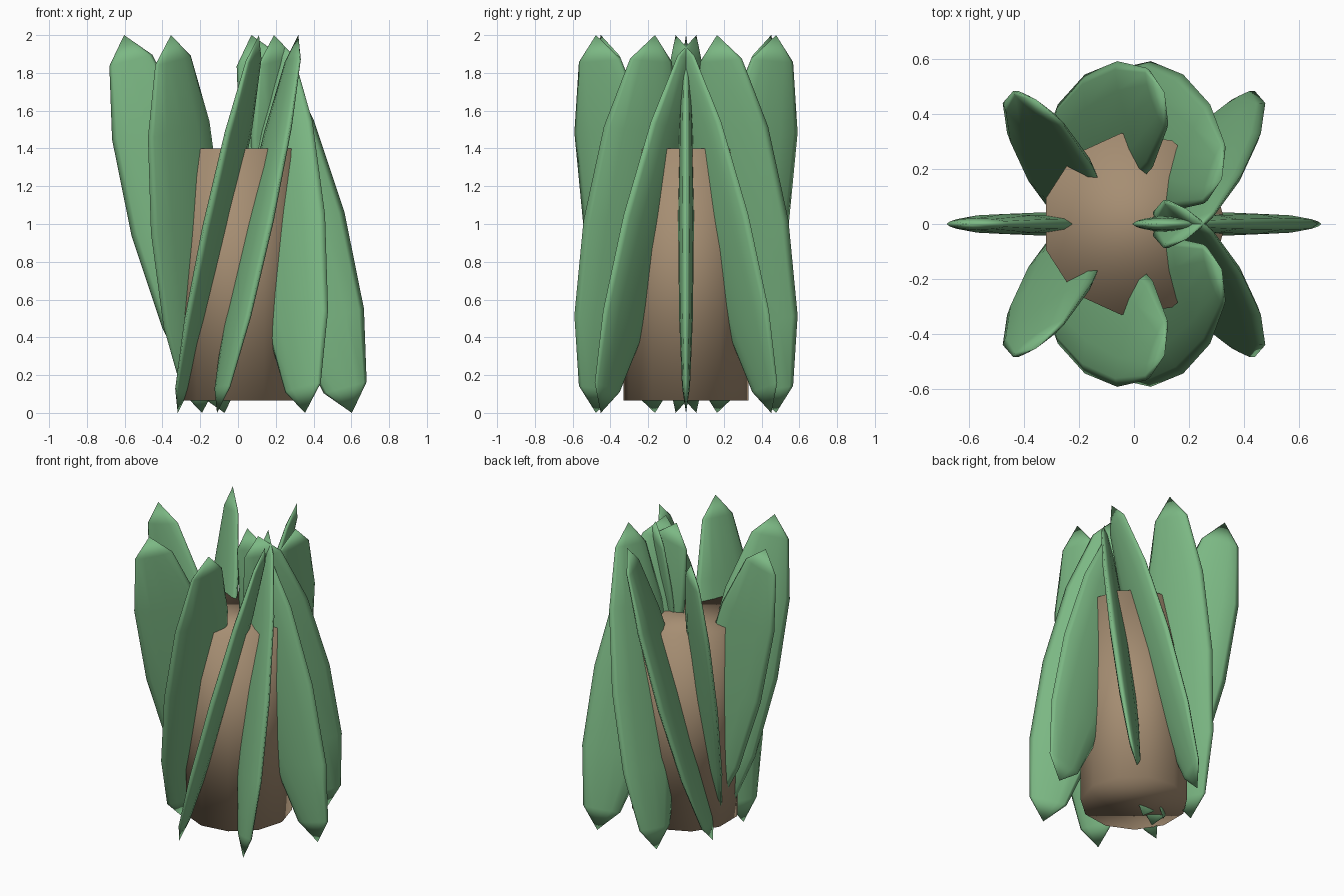
import bpy
from math import radians, pi, cos, sin
from mathutils import Matrix, Vector

cube = bpy.data.objects.get("Cube")
if cube:
    bpy.data.objects.remove(cube, do_unlink=True)


def material(name, rgb):
    mat = bpy.data.materials.new(name)
    mat.use_nodes = True
    color = (*rgb, 1.0)
    mat.diffuse_color = color
    mat.node_tree.nodes["Principled BSDF"].inputs["Base Color"].default_value = color
    return mat


def finish(name, mat):
    obj = bpy.context.object
    obj.name = name
    obj.data.name = name
    obj.data.materials.append(mat)
    bpy.ops.object.shade_smooth()
    return obj


green = material("leaf green", (0.20, 0.48, 0.23))
brown = material("stem brown", (0.38, 0.27, 0.17))

# Stem: eleven-sided drum with one corner on +x
bpy.ops.mesh.primitive_cylinder_add(vertices=11, radius=0.333, depth=1.335)
stem = finish("stem", brown)
stem.data.transform(Matrix.Translation((0, 0, 0.7325)) @ Matrix.Rotation(-pi / 2, 4, "Z"))

# Leaves: flattened spheres in a ring, broad side radial,
# leaning in a direction that turns twice as fast as the ring
LEAVES = 10
RING = 0.337
for i in range(LEAVES):
    angle = i * 2 * pi / LEAVES
    bpy.ops.mesh.primitive_uv_sphere_add(segments=12, ring_count=6, radius=1)
    leaf = finish(f"leaf_{i + 1}", green)
    shape = Matrix.Diagonal((0.235, 0.042, 1.035, 1))
    # line up a sphere corner with the broad direction
    spin = Matrix.Rotation(-angle, 4, "Z")
    lean = Matrix.Rotation(radians(-14.9), 4, "Y")
    turn = Matrix.Rotation(2 * angle, 4, "Z")
    place = Matrix.Translation(Vector((RING * cos(angle), RING * sin(angle), 1)))
    leaf.data.transform(place @ turn @ lean @ spin @ shape)
